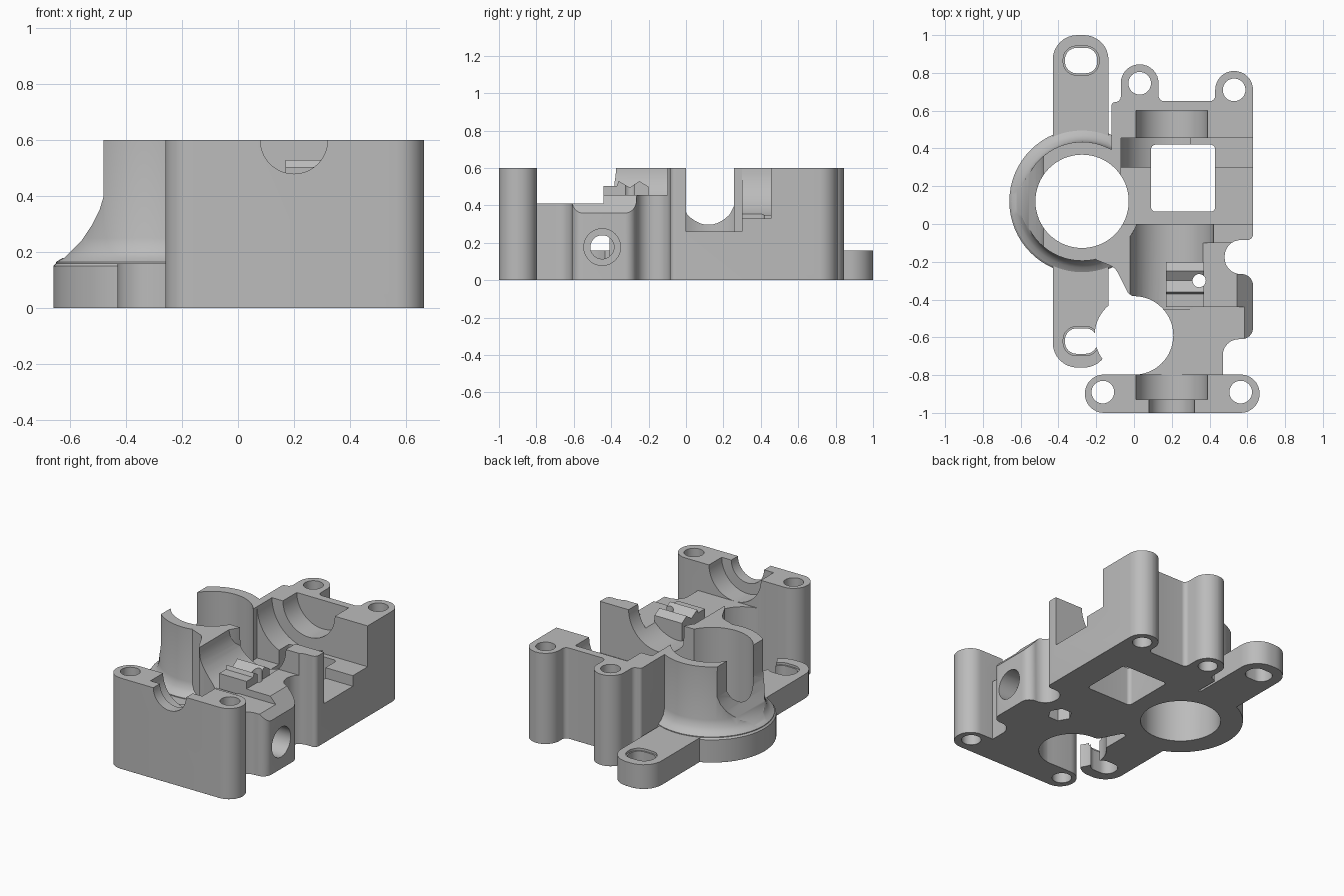
import bpy, bmesh, math
from mathutils import Vector, Matrix

if "Cube" in bpy.data.objects:
    bpy.data.objects.remove(bpy.data.objects["Cube"])

grey = bpy.data.materials.new("plain grey")
grey.use_nodes = True
COLOUR = (0.5, 0.5, 0.5, 1)
grey.diffuse_color = COLOUR
grey.node_tree.nodes["Principled BSDF"].inputs["Base Color"].default_value = COLOUR

# local axes (u, v, extrusion) for solids running along x, y or z
AXES = {"z": Matrix(((1, 0, 0), (0, 1, 0), (0, 0, 1))),
        "y": Matrix(((1, 0, 0), (0, 0, 1), (0, 1, 0))),
        "x": Matrix(((0, 0, 1), (1, 0, 0), (0, 1, 0)))}


def layers(name, rings, axis="z"):
    """Closed solid skinned through equal-length rings of local points."""
    bm = bmesh.new()
    rows = [[bm.verts.new(AXES[axis] @ Vector(p)) for p in ring] for ring in rings]
    n = len(rows[0])
    for a, b in zip(rows, rows[1:]):
        for i in range(n):
            j = (i + 1) % n
            bm.faces.new((a[i], a[j], b[j], b[i]))
    bm.faces.new(rows[0])
    bm.faces.new(rows[-1])
    bmesh.ops.recalc_face_normals(bm, faces=bm.faces)
    mesh = bpy.data.meshes.new(name)
    bm.to_mesh(mesh)
    bm.free()
    mesh.materials.append(grey)
    ob = bpy.data.objects.new(name, mesh)
    bpy.context.collection.objects.link(ob)
    return ob


def rounded(corners, steps=8):
    """Outline from (u, v, radius) corners, each turned into a true arc."""
    out = []
    for i, (x, y, r) in enumerate(corners):
        p = Vector((x, y))
        if not r:
            out.append(p)
            continue
        a = (Vector(corners[i - 1][:2]) - p).normalized()
        b = (Vector(corners[(i + 1) % len(corners)][:2]) - p).normalized()
        half = a.angle(b) / 2
        reach, w = r / math.tan(half), math.sin(half)
        for k in range(steps + 1):
            t = k / steps
            f, g, h = (1 - t) ** 2, 2 * w * t * (1 - t), t * t
            out.append(((p + a * reach) * f + p * g + (p + b * reach) * h) / (f + g + h))
    return out


def prism(name, outline, lo, hi, axis="z"):
    return layers(name, [[(p[0], p[1], h) for p in outline] for h in (lo, hi)], axis)


def box(name, x, y, z, r=0):
    return prism(name, rounded([(x[0], y[0], r), (x[1], y[0], r),
                                (x[1], y[1], r), (x[0], y[1], r)]), *z)


def turned(name, centre, profile, axis="z", sides=64):
    """Round solid through (radius, height) pairs."""
    ang = [2 * math.pi * i / sides for i in range(sides)]
    return layers(name, [[(centre[0] + r * math.cos(a), centre[1] + r * math.sin(a), h)
                          for a in ang] for r, h in profile], axis)


def combine(target, others, operation):
    for ob in others:
        mod = target.modifiers.new("join", "BOOLEAN")
        mod.object, mod.operation, mod.solver = ob, operation, "EXACT"
        bpy.context.view_layer.objects.active = target
        bpy.ops.object.modifier_apply(modifier=mod.name)
        bpy.data.objects.remove(ob)


TOP = 0.6
AXLE = (0.2, TOP)
RING = (-0.275, 0.12)

# main body with screw lugs at the back and notches down the side
body = prism("housing", rounded([
    (.03, -.9, 0), (.47, -.9, 0), (.47, -.61, .085), (.63, -.61, .06),
    (.63, -.265, .06), (.48, -.265, .085), (.48, -.085, .085), (.63, -.085, .03),
    (.63, .81, .099), (.43, .81, .099), (.43, .65, .03), (.13, .65, .03),
    (.13, .845, .099), (-.07, .845, .099), (-.07, .645, .03), (-.12, .645, .02),
    (-.12, .3, 0), (-.2, .1, 0), (-.2, -.19, 0), (-.1, -.23, .08),
    (-.03, -.37, .06), (.03, -.4, 0)]), 0, TOP)

# lowered middle section with a sloping shoulder
combine(body, [
    box("low_step", (-.2, .8), (-1.2, -.44), (.41, .8)),
    box("high_step", (.2, .8), (-.45, -.1), (.455, .8)),
    prism("shoulder", [(.54, .46), (.7, .28), (.7, .6), (.54, .6)], -.75, -.1, "y"),
    turned("axle_trough", AXLE, [(.22, -.45), (.22, .1)], "y"),
], "DIFFERENCE")

# saddle in the trough, front bearing block, ring wall and mounting flange
wall = turned("ring_wall", RING, [(.375, .1), (.375, .165), (.35, .18), (.328, .205),
                                  (.316, .25), (.315, TOP)])
combine(wall, [prism("wall_sweep", [(-.48, .8), (-.48, .4), (-.495, .35), (-.52, .3),
                                    (-.56, .24), (-.62, .18), (-.7, .168), (-.7, .8)],
                     -.4, .6, "y")], "DIFFERENCE")
saddle = prism("saddle", [(-.44, .3), (-.2, .3), (-.2, .5), (-.25, .53), (-.3, .495),
                          (-.36, .53), (-.37, .505), (-.44, .505)], .17, .37, "x")
combine(body, [
    saddle, wall,
    box("bearing_block", (-.26, .665), (-1, -.797), (0, TOP), .1),
    turned("flange_ring", RING, [(.385, 0), (.385, .15), (.375, .16)]),
    box("flange_strap", (-.43, -.135), (-.76, 1), (0, .16), .13),
], "UNION")

# bearing seats, gear chamber and openings
cuts = [
    turned("gear_hole", RING, [(.247, -.1), (.247, .8)]),
    box("chamber", (-.07, .8), (0, .3), (.26, .8)),
    box("chamber_ledge", (.3, .8), (.25, .455), (.33, .8)),
    turned("chamber_round", AXLE, [(.27, .2), (.27, .455)], "y"),
    box("square_window", (.09, .43), (.065, .42), (-.1, .8), .025),
    turned("rear_seat", AXLE, [(.19, .3), (.19, .6)], "y"),
    turned("front_seat", AXLE, [(.19, -.93), (.19, -.7)], "y"),
    turned("front_bore", AXLE, [(.12, -1.1), (.12, -.8)], "y"),
    turned("side_scoop", (0, -.59), [(.208, -.1), (.208, .8)]),
    turned("side_bore", (-.448, .177), [(.063, .1), (.063, .8)], "x"),
    turned("side_counterbore", (-.448, .177), [(.098, .5), (.098, .8)], "x"),
    turned("feed_hole", (.345, -.3), [(.035, -.1), (.035, .8)], sides=24),
    turned("feed_nut", (.345, -.3), [(.075, -.1), (.075, .12)], sides=6),
]
for x, y in ((-.165, -.89), (.565, -.89), (.03, .745), (.53, .71)):
    cuts.append(turned("screw_hole", (x, y), [(.06, -.1), (.06, .8)], sides=32))
for y in (.865, -.62):
    cuts.append(box("slot", (-.365, -.195), (y - .067, y + .067), (-.1, .3), .06))
    cuts.append(box("slot_rim", (-.375, -.185), (y - .077, y + .077), (.145, .3), .07))
combine(body, cuts, "DIFFERENCE")

# small chamfer around the underside
bm = bmesh.new()
bm.from_mesh(body.data)
bmesh.ops.remove_doubles(bm, verts=bm.verts, dist=0.0004)
rim = [e for e in bm.edges if len(e.link_faces) == 2
       and all(abs(v.co.z) < 1e-4 for v in e.verts)
       and min(abs(f.normal.z) for f in e.link_faces) < 0.1]
bmesh.ops.bevel(bm, geom=rim, offset=0.01, segments=1, affect="EDGES", clamp_overlap=True)
bm.to_mesh(body.data)
bm.free()

bpy.ops.object.select_all(action="DESELECT")
body.select_set(True)
bpy.context.view_layer.objects.active = body
bpy.ops.object.shade_smooth_by_angle(angle=math.radians(30))
